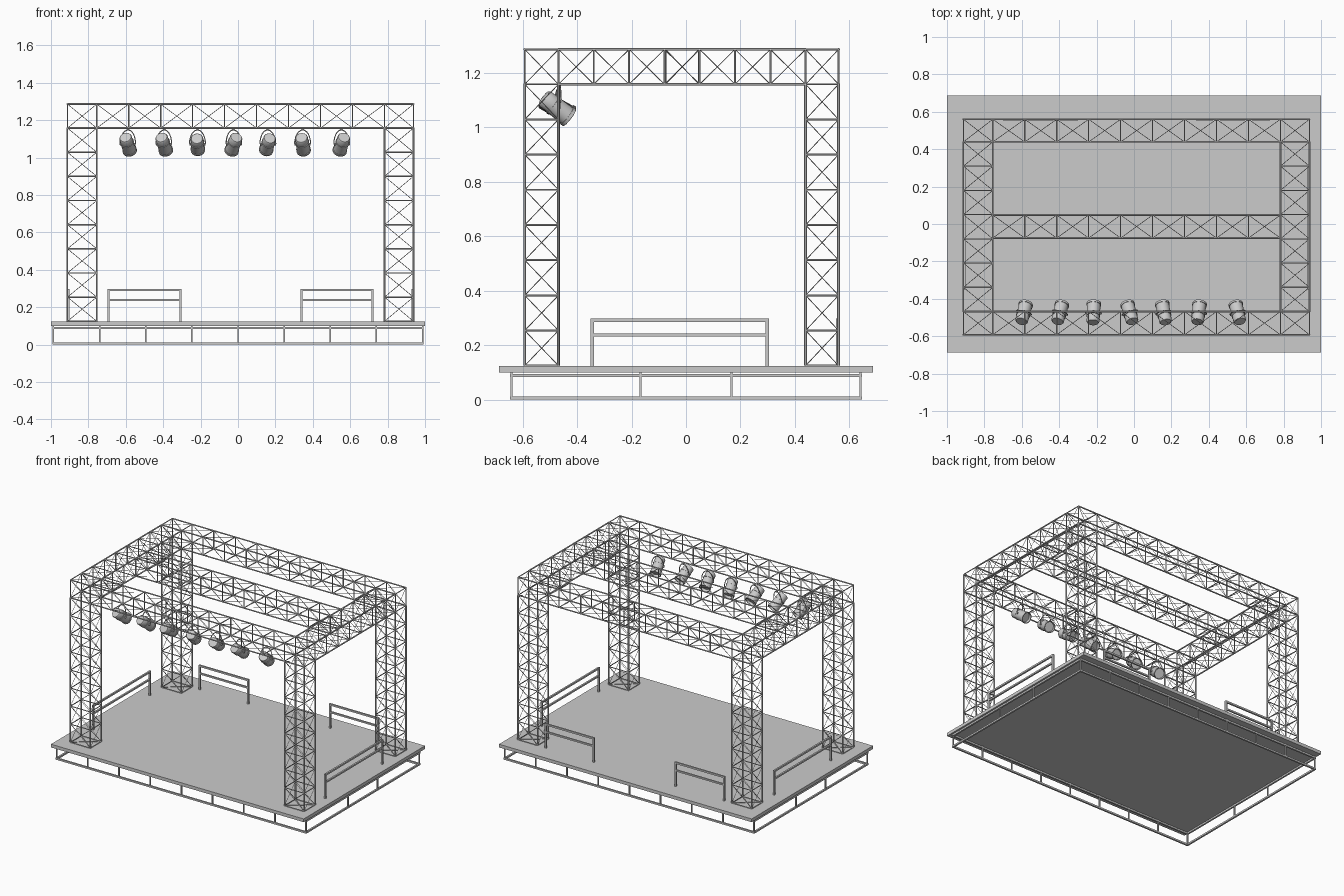
import bpy, bmesh, math
from mathutils import Vector, Matrix

if "Cube" in bpy.data.objects:
    bpy.data.objects.remove(bpy.data.objects["Cube"])


def finish(name, bm, smooth=False):
    bmesh.ops.recalc_face_normals(bm, faces=bm.faces[:])
    me = bpy.data.meshes.new(name)
    bm.to_mesh(me)
    bm.free()
    ob = bpy.data.objects.new(name, me)
    bpy.context.collection.objects.link(ob)
    if smooth:
        bpy.ops.object.select_all(action='DESELECT')
        ob.select_set(True)
        bpy.context.view_layer.objects.active = ob
        bpy.ops.object.shade_smooth_by_angle(angle=math.radians(35))
    return ob


def bar(bm, p, q, r, sides=6):
    p, q = Vector(p), Vector(q)
    d = q - p
    m = Matrix.Translation((p + q) / 2) @ d.to_track_quat('Z', 'Y').to_matrix().to_4x4()
    bmesh.ops.create_cone(bm, cap_ends=True, segments=sides, radius1=r, radius2=r,
                          depth=d.length, matrix=m)


def box(bm, lo, hi):
    lo, hi = Vector(lo), Vector(hi)
    m = Matrix.Translation((lo + hi) / 2) @ Matrix.Diagonal((*(hi - lo), 1))
    bmesh.ops.create_cube(bm, size=1, matrix=m)


CHORD, RUNG, WIRE = 0.005, 0.0035, 0.0016


def truss(name, axis, stations, a, b):
    """Box truss along axis; a and b are the outer ranges of the next two axes."""
    bm = bmesh.new()
    def pt(s, k):
        u = [a[0] + CHORD, a[1] - CHORD][k in (1, 2)]
        v = [b[0] + CHORD, b[1] - CHORD][k in (2, 3)]
        c = [0, 0, 0]
        c[axis], c[(axis + 1) % 3], c[(axis + 2) % 3] = s, u, v
        return c
    for k in range(4):
        n = (k + 1) % 4
        bar(bm, pt(stations[0], k), pt(stations[-1], k), CHORD)
        for s in stations:
            bar(bm, pt(s, k), pt(s, n), RUNG)
        for s, t in zip(stations, stations[1:]):
            bar(bm, pt(s, k), pt(t, n), WIRE, 4)
            bar(bm, pt(s, n), pt(t, k), WIRE, 4)
    # braced end frames
    for s in (stations[0], stations[-1]):
        bar(bm, pt(s, 0), pt(s, 2), WIRE, 4)
        bar(bm, pt(s, 1), pt(s, 3), WIRE, 4)
    return finish(name, bm)


def steps(lo, hi, n):
    return [lo + (hi - lo) * i / n for i in range(n + 1)]


XL, XR = (-0.917, -0.75), (0.778, 0.943)
YF, YB = (-0.597, -0.463), (0.434, 0.565)
ZT = (1.153, 1.291)

# stage deck
bm = bmesh.new()
box(bm, (-1, -0.686, 0.1), (1, 0.686, 0.123))
finish("stage_deck", bm)

# base frame below the deck
bm = bmesh.new()
X, Y, T = 0.993, 0.646, 0.012
for z in (0, 0.083):
    for s in (-1, 1):
        yc, xc = s * (Y - T / 2), s * (X - T / 2)
        box(bm, (-X, yc - T / 2, z), (X, yc + T / 2, z + T))
        box(bm, (xc - T / 2, -Y, z), (xc + T / 2, Y, z + T))
for s in (-1, 1):
    for x in steps(-X + T / 2, X - T / 2, 8):
        y = s * (Y - T / 2)
        box(bm, (x - .004, y - .004, 0), (x + .004, y + .004, 0.1))
    for y in (-0.167, 0.167):
        x = s * (X - T / 2)
        box(bm, (x - .004, y - .004, 0), (x + .004, y + .004, 0.1))
finish("base_frame", bm)

# corner towers
for xn, xr in (("left", XL), ("right", XR)):
    for yn, yr in (("front", YF), ("back", YB)):
        truss(f"{yn}_{xn}_tower", 2, steps(0.125, ZT[0] + CHORD, 8), xr, yr)

# roof beams
inner = steps(XL[1] - CHORD, XR[0] + CHORD, 9)
full = [XL[0] + CHORD] + inner + [XR[1] - CHORD]
truss("front_beam", 0, full, YF, ZT)
truss("back_beam", 0, full, YB, ZT)
truss("middle_beam", 0, inner, (-0.08, 0.053), ZT)
side = steps(YF[1] - CHORD, YB[0] + CHORD, 7)
truss("left_beam", 1, side, ZT, XL)
truss("right_beam", 1, side, ZT, XR)


# guard rails
def guard_rail(name, p, q):
    bm = bmesh.new()
    h = 0.006
    p, q = Vector(p), Vector(q)
    e = Vector((h, h, 0))
    for c in (p, q):
        box(bm, c - e + Vector((0, 0, 0.1)), c + e + Vector((0, 0, 0.298)))
    for z0, z1 in ((0.286, 0.298), (0.232, 0.243)):
        box(bm, p - e + Vector((0, 0, z0)), q + e + Vector((0, 0, z1)))
    finish(name, bm)


guard_rail("back_left_rail", (-0.692, 0.557, 0), (-0.308, 0.557, 0))
guard_rail("back_right_rail", (0.34, 0.557, 0), (0.719, 0.557, 0))
guard_rail("left_rail", (-0.906, -0.344, 0), (-0.906, 0.298, 0))
guard_rail("right_rail", (0.933, -0.344, 0), (0.933, 0.298, 0))

# spotlights: lathed can with recessed lens, plus a hanging yoke
CAN = [(-.06, 0), (-.06, .030), (-.054, .034), (-.02, .034), (-.02, .037), (-.012, .037),
       (-.012, .035), (.048, .036), (.048, .039), (.06, .039), (.06, .034), (.045, .033), (.045, 0)]


def spotlight(i, x, yaw, tilt):
    centre = Vector((x, -0.475, 1.072))
    turn = Matrix.Rotation(math.radians(-yaw), 4, 'Z')
    bm = bmesh.new()
    vs = [bm.verts.new((r, s, 0)) for s, r in CAN]
    es = [bm.edges.new(e) for e in zip(vs, vs[1:])]
    bmesh.ops.spin(bm, geom=vs + es, cent=(0, 0, 0), axis=(0, 1, 0),
                   angle=math.tau, steps=24, use_duplicate=False)
    bmesh.ops.remove_doubles(bm, verts=bm.verts[:], dist=1e-5)
    bm.transform(Matrix.Translation(centre) @ turn @ Matrix.Rotation(math.radians(-tilt), 4, 'X'))
    finish(f"spotlight_can_{i}", bm, True)
    # yoke arch and clamp
    bm = bmesh.new()
    arch = []
    for k in range(13):
        a = math.pi * k / 12
        h = math.sin(a)
        arch.append(centre + turn @ Vector((0.043 * math.cos(a), 0.01 * h, 0.076 * h)))
    for p, q in zip(arch, arch[1:]):
        bar(bm, p, q, 0.003)
    for s in (0, -1):
        bar(bm, arch[s], centre + (arch[s] - centre) * 0.75, 0.006, 8)
    bar(bm, arch[6] - Vector((0, 0, 0.004)), arch[6] + Vector((0, 0, 0.012)), 0.006, 8)
    finish(f"spotlight_yoke_{i}", bm)


for i, (x, yaw, tilt) in enumerate([(-.59, 14, 37), (-.397, 15, 37), (-.217, 3, 30), (-.022, -16, 37),
                                    (.16, -11, 32), (.345, 7, 35), (.555, -14, 37)]):
    spotlight(i + 1, x, yaw, tilt)
